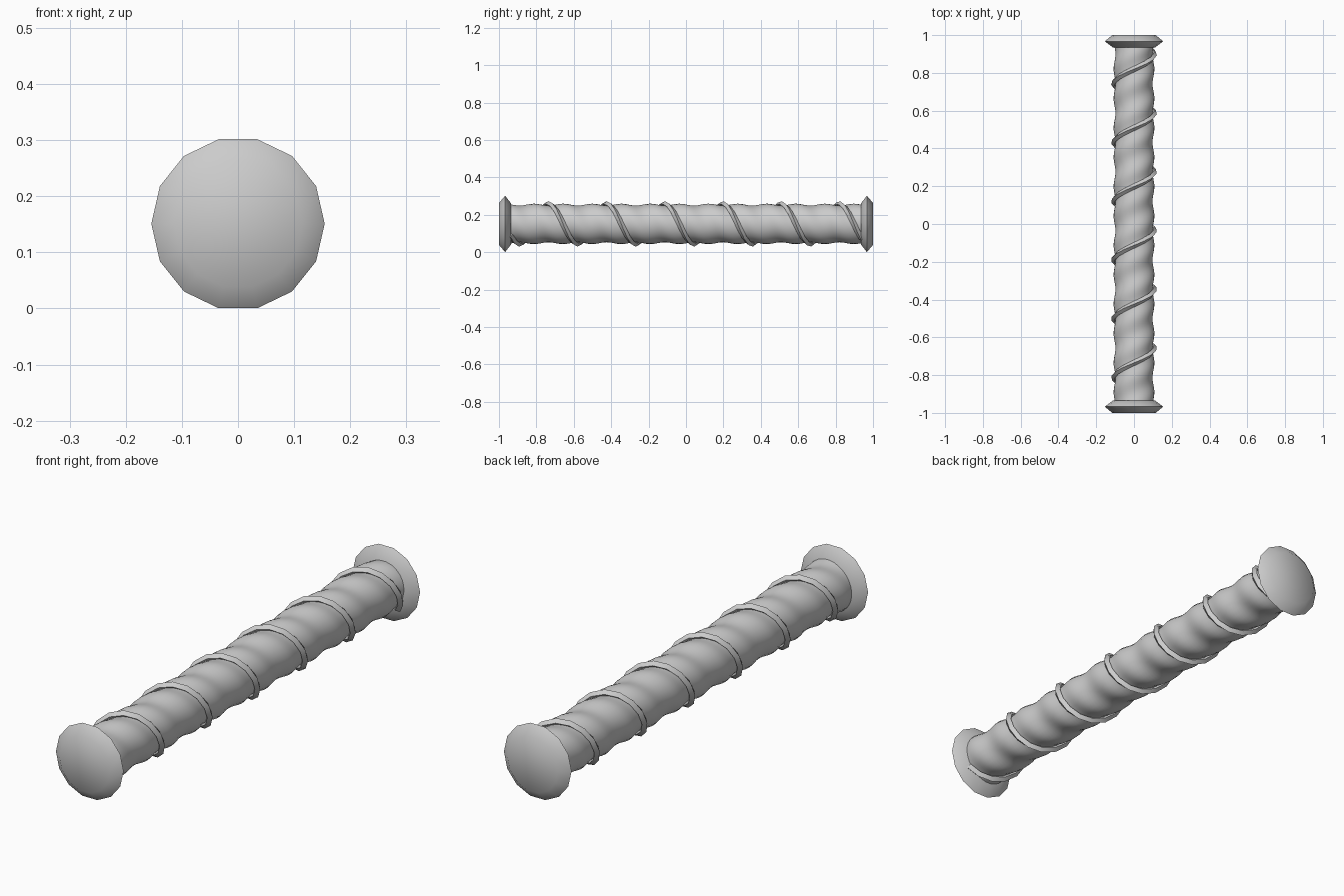
import bpy, bmesh, math
from mathutils import Vector

if "Cube" in bpy.data.objects:
    bpy.data.objects.remove(bpy.data.objects["Cube"])

CZ = 0.151          # axis height
PITCH = 0.311       # length of one wire turn
SIDES = 14

steel = bpy.data.materials.new("grey steel")
steel.diffuse_color = (0.6, 0.6, 0.6, 1)
steel.use_nodes = True
steel.node_tree.nodes["Principled BSDF"].inputs["Base Color"].default_value = steel.diffuse_color


def helix_angle(y):
    # wire is on top of the rod at y = -0.735
    return math.pi / 2 - 2 * math.pi * (y + 0.735) / PITCH


def ring_point(r, a, y):
    return Vector((r * math.cos(a), y, CZ + r * math.sin(a)))


def build(name, rings, smooth_deg):
    """Skin a list of equal rings and close both ends."""
    bm = bmesh.new()
    vr = [[bm.verts.new(p) for p in ring] for ring in rings]
    n = len(vr[0])
    for a, b in zip(vr, vr[1:]):
        for i in range(n):
            j = (i + 1) % n
            bm.faces.new((a[i], a[j], b[j], b[i]))
    bm.faces.new(vr[0][::-1])
    bm.faces.new(vr[-1])
    bmesh.ops.recalc_face_normals(bm, faces=bm.faces)
    me = bpy.data.meshes.new(name)
    bm.to_mesh(me)
    bm.free()
    me.materials.append(steel)
    ob = bpy.data.objects.new(name, me)
    bpy.context.collection.objects.link(ob)
    bpy.ops.object.select_all(action='DESELECT')
    ob.select_set(True)
    bpy.context.view_layer.objects.active = ob
    bpy.ops.object.shade_smooth_by_angle(angle=math.radians(smooth_deg))
    return ob


# twisted rod with two shallow spiral grooves
rings = []
for k in range(145):
    y = -0.95 + 1.9 * k / 144
    ring = []
    for i in range(28):
        a = 2 * math.pi * i / 28
        r = 0.103 - 0.005 * math.cos(2 * (a - helix_angle(y)))
        ring.append(ring_point(r, a, y))
    rings.append(ring)
build("twisted_rod", rings, 60)

# wire wound around the rod, diamond section
rings = []
steps = 6 * SIDES
R, W = 0.107, 0.0145
for k in range(steps + 1):
    y = -0.938 + 1.876 * k / steps
    a = helix_angle(y)
    out = Vector((math.cos(a), 0, math.sin(a)))
    tangent = Vector((R * math.sin(a), PITCH / (2 * math.pi), -R * math.cos(a))).normalized()
    side = tangent.cross(out)
    c = ring_point(R, a, y)
    rings.append([c + out * W, c + side * W, c - out * W, c - side * W])
build("spiral_wire", rings, 40)

# bevelled end caps
for name, s in (("front_cap", -1), ("back_cap", 1)):
    profile = [(0.115, 1.0), (0.1545, 0.967), (0.112, 0.935)]
    rings = [[ring_point(r, 2 * math.pi * i / SIDES, s * y) for i in range(SIDES)]
             for r, y in profile]
    build(name, rings, 60)
